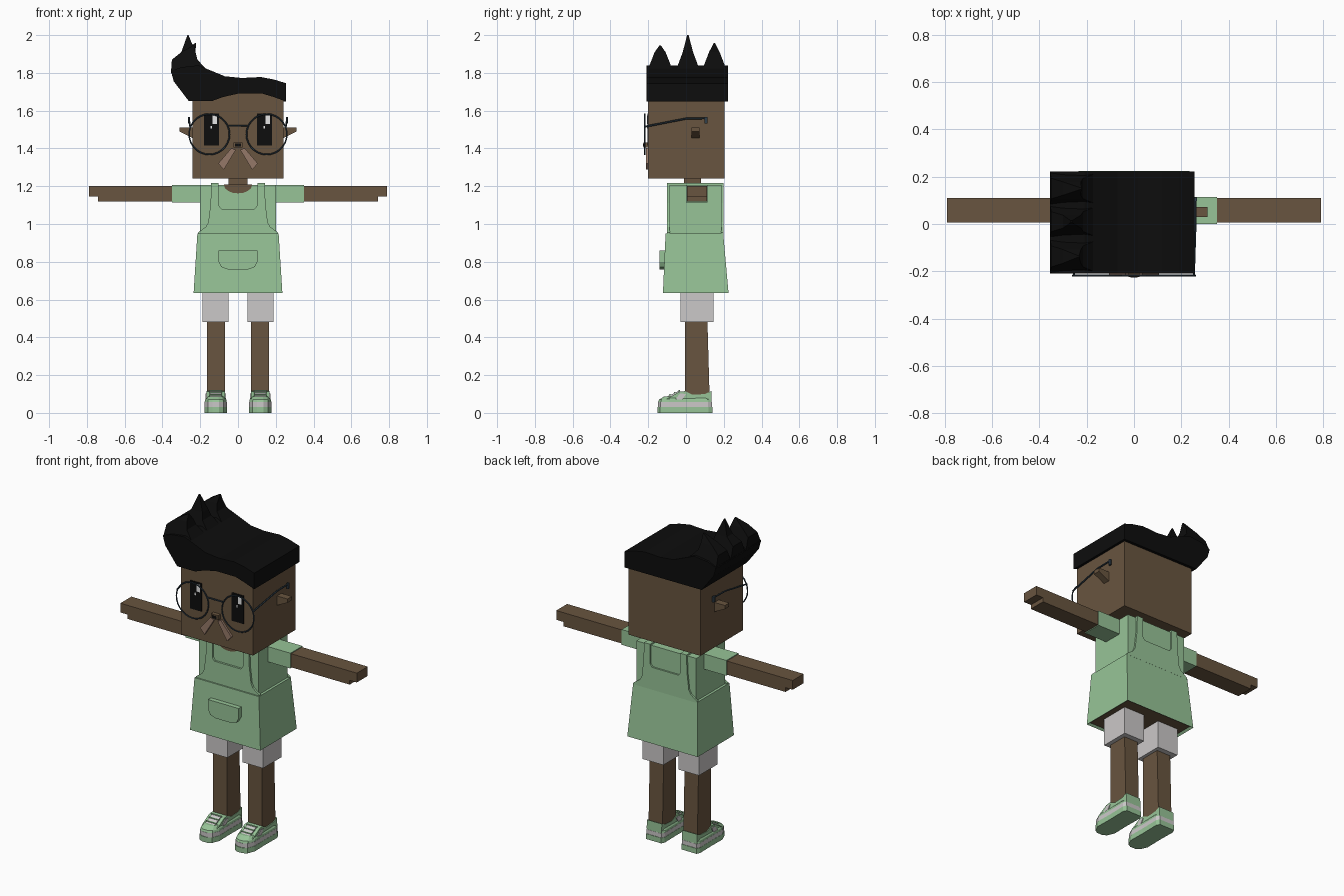
import bpy, bmesh, math
from mathutils import Vector

if "Cube" in bpy.data.objects:
    bpy.data.objects.remove(bpy.data.objects["Cube"], do_unlink=True)


def material(name, r, g, b):
    m = bpy.data.materials.new(name)
    m.use_nodes = True
    m.diffuse_color = (r, g, b, 1)
    m.node_tree.nodes["Principled BSDF"].inputs["Base Color"].default_value = (r, g, b, 1)
    return m


SKIN = material("brown skin", 0.14, 0.09, 0.05)
GREEN = material("soft green", 0.31, 0.55, 0.31)
WHITE = material("off white", 0.6, 0.58, 0.58)
HAIR = material("black hair", 0.004, 0.004, 0.004)
METAL = material("slate metal", 0.03, 0.05, 0.07)
TACHE = material("pale brown", 0.30, 0.19, 0.14)
SHINE = material("eye shine", 0.85, 0.85, 0.85)


def finish(name, bm, *mats):
    bmesh.ops.recalc_face_normals(bm, faces=bm.faces)
    me = bpy.data.meshes.new(name)
    bm.to_mesh(me)
    bm.free()
    for m in mats:
        me.materials.append(m)
    ob = bpy.data.objects.new(name, me)
    bpy.context.collection.objects.link(ob)
    return ob


def loft(name, rings, *mats):
    """Skin equal rings of points and cap both ends."""
    bm = bmesh.new()
    loops = [[bm.verts.new(p) for p in ring] for ring in rings]
    n = len(loops[0])
    for a, b in zip(loops, loops[1:]):
        for i in range(n):
            bm.faces.new((a[i], a[(i + 1) % n], b[(i + 1) % n], b[i]))
    bm.faces.new(loops[0])
    bm.faces.new(loops[-1])
    return finish(name, bm, *mats)


def prism(name, pts, axis, a, b, mat):
    """Extrude a flat profile along one axis from a to b."""
    def place(p, d):
        q = list(p)
        q.insert("xyz".index(axis), d)
        return q
    return loft(name, [[place(p, d) for p in pts] for d in (a, b)], mat)


def rect(x0, x1, y0, y1, z):
    return [(x0, y0, z), (x1, y0, z), (x1, y1, z), (x0, y1, z)]


def box(name, x0, x1, y0, y1, z0, z1, mat):
    return loft(name, [rect(x0, x1, y0, y1, z0), rect(x0, x1, y0, y1, z1)], mat)


def rod(name, p, q, r, mat):
    p, q = Vector(p), Vector(q)
    bm = bmesh.new()
    bmesh.ops.create_cone(bm, cap_ends=True, segments=6, radius1=r, radius2=r, depth=(q - p).length)
    bm.transform((q - p).to_track_quat("Z", "Y").to_matrix().to_4x4())
    bmesh.ops.translate(bm, vec=(p + q) / 2, verts=bm.verts)
    return finish(name, bm, mat)


def mirrored(half):
    return half + [(-x, v) for x, v in reversed(half)]


# Head and neck
box("head", -0.24, 0.24, -0.2, 0.205, 1.24, 1.7, SKIN)
box("neck", -0.05, 0.05, -0.01, 0.08, 1.15, 1.25, SKIN)
box("nose", -0.024, 0.024, -0.225, -0.19, 1.405, 1.432, SKIN)
box("nose_tip", -0.015, 0.015, -0.227, -0.224, 1.41, 1.425, HAIR)

# Hair: swept body, wavy fringe and three spikes
crown = [(0.255, 1.745), (0.19, 1.765), (0.12, 1.778), (0.02, 1.773), (-0.07, 1.782),
         (-0.15, 1.815), (-0.21, 1.84), (-0.3, 1.83), (-0.355, 1.81), (-0.34, 1.755)]
fringe = [(-0.26, 1.65), (-0.14, 1.65), (-0.08, 1.672), (0, 1.69), (0.13, 1.69),
          (0.19, 1.672), (0.255, 1.648)]
prism("hair_body", crown + [fringe[0], fringe[-1]], "y", -0.197, 0.222, HAIR)
prism("hair_fringe", crown + fringe, "y", -0.21, -0.197, HAIR)
for y, half, tip_x, tip_z in ((-0.137, 0.072, -0.235, 1.945), (0.01, 0.068, -0.265, 2.0),
                              (0.15, 0.07, -0.225, 1.957)):
    loft("hair_spike", [
        rect(-0.355, -0.15, y - half, y + half, 1.8),
        rect(-0.35, -0.215, y - half * 0.62, y + half * 0.62, 1.87),
        rect(-0.3, -0.225, y - half * 0.4, y + half * 0.4, 1.91),
        rect(tip_x - 0.003, tip_x + 0.003, y - 0.004, y + 0.004, tip_z)], HAIR)

# Eyes with shine plates
for x in (-0.14, 0.14):
    box("eye", x - 0.039, x + 0.039, -0.204, -0.198, 1.415, 1.585, HAIR)
    box("eye_shine", x + 0.006, x + 0.03, -0.207, -0.203, 1.53, 1.575, SHINE)
    box("eye_glint", x - 0.006, x + 0.003, -0.207, -0.203, 1.505, 1.52, SHINE)

# Glasses bridge
rod("glasses_bridge", (-0.05, -0.218, 1.52), (0.05, -0.218, 1.52), 0.005, METAL)

# Plan outline shared by the shoe layers
shoe_plan = mirrored([(0.018, -0.152), (0.042, -0.138), (0.06, -0.095), (0.058, 0.0),
                      (0.06, 0.12), (0.05, 0.14)])

for s, side in ((1, "left"), (-1, "right")):
    def sbox(name, x0, x1, *rest):
        return box(side + "_" + name, s * x0, s * x1, *rest)

    # Ear, moustache half
    prism(side + "_ear", [(s * 0.23, 1.45), (s * 0.31, 1.49), (s * 0.31, 1.512), (s * 0.23, 1.512)],
          "y", 0.03, 0.072, SKIN)
    prism(side + "_moustache", [(s * 0.012, 1.392), (s * 0.035, 1.402), (s * 0.105, 1.32),
                                (s * 0.075, 1.288)], "y", -0.213, -0.198, TACHE)

    # Round lens frame and temple
    bpy.ops.mesh.primitive_torus_add(location=(s * 0.152, -0.218, 1.475), rotation=(math.pi / 2, 0, 0),
                                     major_radius=0.107, minor_radius=0.004,
                                     major_segments=28, minor_segments=6)
    ring = bpy.context.object
    ring.name = side + "_lens_frame"
    ring.data.materials.append(METAL)
    path = [(s * 0.253, -0.22, 1.515), (s * 0.26, 0.0, 1.558), (s * 0.26, 0.11, 1.56)]
    for p, q in zip(path, path[1:]):
        rod(side + "_temple", p, q, 0.005, METAL)
    sbox("temple_tip", 0.254, 0.266, 0.098, 0.113, 1.533, 1.567, METAL)

    # Sleeve and arm with a stepped hand
    sbox("sleeve", 0.19, 0.35, 0.0, 0.115, 1.115, 1.207, GREEN)
    prism(side + "_arm", [(s * 0.34, 1.12), (s * 0.742, 1.12), (s * 0.742, 1.146), (s * 0.79, 1.146),
                          (s * 0.79, 1.202), (s * 0.34, 1.202)], "y", 0.006, 0.11, SKIN)

    # Shorts and leg
    sbox("shorts_leg", 0.05, 0.188, -0.03, 0.145, 0.48, 0.66, WHITE)
    loft(side + "_leg", [rect(s * 0.07, s * 0.163, -0.005, 0.125, 0.08),
                         rect(s * 0.07, s * 0.163, -0.005, 0.113, 0.5)], SKIN)

    # Shoe: sole layers, white toe, green upper, laces and side stripe
    cx = s * 0.118
    plan = [(cx + x, y) for x, y in shoe_plan]
    prism(side + "_shoe_sole", plan, "z", 0, 0.032, GREEN)
    prism(side + "_shoe_midsole", [(cx + x * 0.98, y * 0.98) for x, y in shoe_plan], "z", 0.032, 0.058, WHITE)
    loft(side + "_shoe_upper", [[(cx + x * w, y * k, z) for x, y in shoe_plan]
         for w, k, z in ((0.97, 0.97, 0.058), (0.94, 0.94, 0.07), (0.72, 0.75, 0.088))], GREEN)
    prism(side + "_shoe_ankle", [(-0.1, 0.075), (-0.035, 0.112), (-0.005, 0.115), (0.035, 0.096),
                                 (0.1, 0.1), (0.134, 0.115), (0.135, 0.06), (-0.1, 0.06)],
          "x", cx - 0.05, cx + 0.05, GREEN)
    prism(side + "_shoe_tongue", [(-0.115, 0.07), (-0.103, 0.085), (-0.04, 0.116), (-0.03, 0.1)],
          "x", cx - 0.03, cx + 0.03, WHITE)
    for y, z in ((-0.085, 0.095), (-0.06, 0.107), (-0.035, 0.117)):
        rod(side + "_lace", (cx - 0.034, y, z), (cx + 0.034, y, z), 0.005, GREEN)
    for d in (-1, 1):
        prism(side + "_shoe_stripe", [(-0.06, 0.07), (-0.02, 0.07), (0.0, 0.1), (-0.03, 0.103)],
              "x", cx + d * 0.048, cx + d * 0.054, WHITE)

    # Apron strap over the shoulder
    sbox("strap", 0.102, 0.142, -0.1, 0.198, 1.19, 1.216, GREEN)

# Shirt with a scooped neckline
box("shirt", -0.2, 0.2, -0.088, 0.188, 0.93, 1.207, GREEN)
scoop = [(0.075 * math.cos(a * math.pi / 8), 1.208 - 0.046 * math.sin(a * math.pi / 8)) for a in range(9)]
prism("neckline", scoop, "y", -0.092, -0.085, SKIN)

# Apron skirt, with the body showing underneath
skirt = loft("apron_skirt", [rect(-0.235, 0.235, -0.122, 0.225, 0.635),
                             rect(-0.215, 0.215, -0.108, 0.197, 0.95)], GREEN, SKIN)
bm = bmesh.new()
bm.from_mesh(skirt.data)
bm.faces.ensure_lookup_table()
under = min(bm.faces, key=lambda f: f.calc_center_median().z)
bmesh.ops.inset_region(bm, faces=[under], thickness=0.018)
under.material_index = 1
bmesh.ops.translate(bm, vec=(0, 0, 0.01), verts=under.verts)
bm.to_mesh(skirt.data)
bm.free()

# Bib on front and back
bib = mirrored([(0.088, 1.08), (0.102, 1.098), (0.102, 1.214), (0.142, 1.214), (0.145, 1.11),
                (0.157, 1.01), (0.17, 0.985), (0.212, 0.955), (0.212, 0.945)])
prism("bib_front", bib, "y", -0.1, -0.085, GREEN)
prism("bib_back", bib, "y", 0.185, 0.198, GREEN)

# Front pocket
prism("pocket", mirrored([(0.102, 0.86), (0.102, 0.8), (0.088, 0.772), (0.055, 0.76)]),
      "y", -0.14, -0.105, GREEN)
